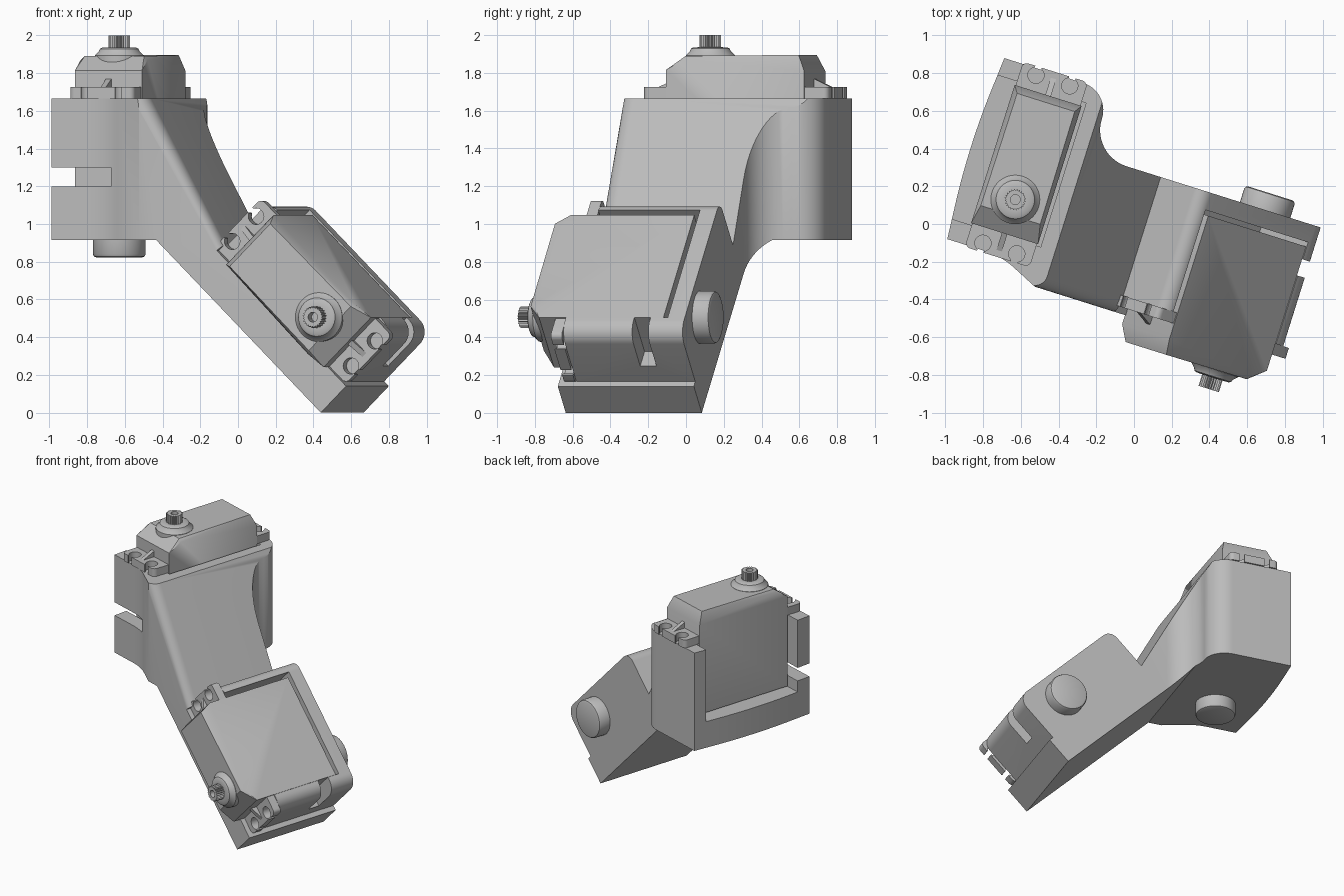
import bpy, bmesh, math
from mathutils import Matrix, Vector

if "Cube" in bpy.data.objects:
    bpy.data.objects.remove(bpy.data.objects["Cube"])

TURN = Matrix.Rotation(math.radians(-17.5), 4, 'Z')
R2 = math.sqrt(2)

grey = bpy.data.materials.new("plain_grey")
grey.use_nodes = True
colour = (0.5, 0.5, 0.5, 1)
grey.diffuse_color = colour
grey.node_tree.nodes["Principled BSDF"].inputs["Base Color"].default_value = colour


# Coordinate frames for extruded outlines
def plan(x, y, h):
    return Vector((x, y, h))


def side(x, z, h):
    return Vector((x, h, z))


def tilted(p, q, h):
    return Vector(((p + q) / R2, h, (q - p) / R2))


def from_tilted(p, q):
    return ((p + q) / R2, (q - p) / R2, 0)


def finish(name, bm, matrix=None):
    bmesh.ops.recalc_face_normals(bm, faces=bm.faces)
    mesh = bpy.data.meshes.new(name)
    bm.to_mesh(mesh)
    bm.free()
    mesh.materials.append(grey)
    ob = bpy.data.objects.new(name, mesh)
    bpy.context.collection.objects.link(ob)
    if matrix:
        ob.matrix_world = matrix
    return ob


def rounded(corners, steps=10):
    """Outline from (x, y, radius) corners."""
    out = []
    for i, (x, y, r) in enumerate(corners):
        c = Vector((x, y))
        if not r:
            out.append(c)
            continue
        a = (Vector(corners[i - 1][:2]) - c).normalized()
        b = (Vector(corners[(i + 1) % len(corners)][:2]) - c).normalized()
        half = a.angle(b) / 2
        centre = c + (a + b).normalized() * r / math.sin(half)
        start = c + a * r / math.tan(half) - centre
        end = c + b * r / math.tan(half) - centre
        turn = math.atan2(start.x * end.y - start.y * end.x, start.dot(end))
        for k in range(steps + 1):
            out.append(centre + Matrix.Rotation(turn * k / steps, 2) @ start)
    return out


def prism_mesh(points, lo, hi, frame):
    bm = bmesh.new()
    low = [bm.verts.new(frame(p[0], p[1], lo)) for p in points]
    high = [bm.verts.new(frame(p[0], p[1], hi)) for p in points]
    n = len(points)
    bm.faces.new(low)
    bm.faces.new(high)
    for i in range(n):
        j = (i + 1) % n
        bm.faces.new((low[i], low[j], high[j], high[i]))
    bmesh.ops.recalc_face_normals(bm, faces=bm.faces)
    return bm


def prism(name, points, lo, hi, frame=plan, matrix=None):
    return finish(name, prism_mesh(points, lo, hi, frame), matrix)


def rect(x0, x1, y0, y1):
    return [(x0, y0), (x1, y0), (x1, y1), (x0, y1)]


def circle(x, y, r, n=32):
    return [(x + r * math.cos(2 * math.pi * k / n), y + r * math.sin(2 * math.pi * k / n))
            for k in range(n)]


def lathe(name, profile, matrix, n=40):
    bm = bmesh.new()
    rings = [[bm.verts.new((x, y, z)) for x, y in circle(0, 0, r, n)] for r, z in profile]
    for a, b in zip(rings, rings[1:]):
        for i in range(n):
            j = (i + 1) % n
            bm.faces.new((a[i], a[j], b[j], b[i]))
    bm.faces.new(rings[0])
    bm.faces.new(rings[-1])
    return finish(name, bm, matrix)


def boolean(ob, cutter, operation='DIFFERENCE'):
    bpy.context.view_layer.update()
    mod = ob.modifiers.new("cut", 'BOOLEAN')
    mod.object, mod.operation, mod.solver = cutter, operation, 'EXACT'
    cutter.hide_render = True
    bpy.context.view_layer.objects.active = ob
    bpy.ops.object.modifier_apply(modifier=mod.name)
    bpy.data.objects.remove(cutter)


# Bracket: side silhouette, softened on the sloping front edge
FRONT, BACK, TOP, BASE, DECK = -0.475, 0.28, 1.665, 0.915, 0.63
silhouette = [(-1.1, BASE), (-0.305, BASE), (0.61, 0), from_tilted(0.431, DECK),
              from_tilted(-0.585, DECK), from_tilted(-0.585, 0.67), (-0.355, TOP), (-1.1, TOP)]
bm = prism_mesh(silhouette, FRONT, 0.8, side)
soft = []
for e in bm.edges:
    mid = (e.verts[0].co + e.verts[1].co) / 2
    if mid.y < FRONT + 0.01 and -0.3 < mid.x < 0 and 1.1 < mid.z < 1.5:
        soft.append(e)
bmesh.ops.bevel(bm, geom=soft, offset=0.07, segments=8, profile=0.5, affect='EDGES')
bracket = finish("bracket", bm)

# Bracket: plan outline with the swept back corner and bowed outer side
outline = rounded([
    (1.2, FRONT - 0.1, 0), (1.2, BACK, 0), (-0.33, BACK, 0.2), (-0.33, 0.632, 0.15),
    (-0.92, 0.632, 0), (-0.96, 0.13, 4), (-0.92, -0.374, 0), (-0.62, -0.374, 0.4),
    (-0.38, FRONT - 0.01, 0), (-0.3, FRONT - 0.1, 0)], 14)
boolean(bracket, prism("plan_cutter", outline, -0.2, 1.9), 'INTERSECT')

# Bracket: upper motor pocket and cable slot
boolean(bracket, prism("upper_pocket", rect(-1.2, -0.435, -0.265, 0.535), 1.115, 2))
boolean(bracket, prism("upper_slot", rect(-1.2, -0.58, -0.6, -0.2), 1.2, 1.3))
bracket.matrix_world = TURN

# Cradle standing on the sloping deck, open in front and above, with a cable slot
cradle_shape = rounded([(-0.585, DECK, 0), (0.395, DECK, 0), (0.395, 1.0, 0.09),
                        (-0.585, 1.0, 0.07)])
cradle = prism("lower_cradle", cradle_shape, -0.38, BACK, tilted)
boolean(cradle, prism("lower_pocket", rect(-0.52, 0.286, 0.5, 1.3), -0.7, 0.185, tilted))
boolean(cradle, prism("lower_slot", rect(0.2, 0.6, 0.745, 1.3), 0.0, 0.09, tilted))
cradle.matrix_world = TURN


def motor(prefix, matrix):
    """Motor with its mounting face at local z = 0 and its shaft toward -x."""
    L, W, shaft = 0.384, 0.186, -0.195
    # Case with sloping lid
    bm = bmesh.new()
    for x, y, z in [(-L, W, -0.54), (L, W, -0.54), (-L, W, 0.15), (-0.285, W, 0.205),
                    (L, W, 0.145), (-0.28, 0.165, 0.225), (0.345, 0.16, 0.23)]:
        for s in (1, -1):
            bm.verts.new((x, y * s, z))
    bmesh.ops.convex_hull(bm, input=bm.verts)
    bmesh.ops.dissolve_limit(bm, angle_limit=0.01, verts=bm.verts, edges=bm.edges)
    finish(prefix + "_motor_case", bm, matrix)
    # Mounting ears with open screw holes and a stiffening rib
    ears = prism(prefix + "_mounting_ears",
                 rounded([(-0.514, -0.18, 0.03), (0.514, -0.18, 0.03),
                          (0.514, 0.18, 0.03), (-0.514, 0.18, 0.03)], 5),
                 0, 0.06, plan, matrix)
    for sx in (1, -1):
        for sy in (1, -1):
            x, y = sx * 0.467, sy * 0.094
            boolean(ears, prism("screw_hole", circle(x, y, 0.043), -0.1, 0.2, plan, matrix))
            boolean(ears, prism("screw_slot", rect(*sorted((x, sx * 0.6)), y - 0.018, y + 0.018),
                                -0.1, 0.2, plan, matrix))
        prism(prefix + "_ear_rib", [(sx * 0.37, 0.05), (sx * 0.5, 0.05), (sx * 0.37, 0.11)],
              -0.015, 0.015, side, matrix)
    # Shaft collar and toothed output shaft
    at_shaft = matrix @ Matrix.Translation((shaft, 0, 0))
    lathe(prefix + "_shaft_collar", [(0.13, 0.1), (0.13, 0.228), (0.108, 0.25), (0.102, 0.264),
                                     (0.09, 0.27), (0.06, 0.271)], at_shaft)
    teeth = []
    for k in range(48):
        r = 0.057 if k % 2 else 0.048
        teeth.append((r * math.cos(k * math.pi / 24), r * math.sin(k * math.pi / 24)))
    spline = prism(prefix + "_output_shaft", teeth, 0.2, 0.335, plan, at_shaft)
    boolean(spline, prism("shaft_bore", circle(0, 0, 0.026, 20), 0.27, 0.4, plan, at_shaft))
    return at_shaft


def axes(x, y, z, origin):
    m = Matrix((x, y, z)).transposed().to_4x4()
    m.translation = origin
    return TURN @ m


h = 1 / R2
upper = motor("upper", axes((0, 1, 0), (-1, 0, 0), (0, 0, 1), (-0.639, 0.129, TOP)))
lower = motor("lower", axes((-h, 0, h), (-h, 0, -h), (0, -1, 0), tilted(-0.10, 0.811, -0.38)))

# Pivot studs opposite each shaft
for name, frame, depth in (("upper", upper, TOP - BASE), ("lower", lower, BACK + 0.38)):
    lathe(name + "_pivot_stud", [(0.14, -depth + 0.02), (0.14, -depth - 0.075),
                                 (0.134, -depth - 0.087), (0.122, -depth - 0.092)], frame)

# Smooth the rounded surfaces, keep crisp edges
bpy.ops.object.select_all(action='DESELECT')
for ob in bpy.context.scene.objects:
    if ob.type == 'MESH':
        ob.select_set(True)
        bpy.context.view_layer.objects.active = ob
bpy.ops.object.shade_smooth_by_angle(angle=math.radians(30))
